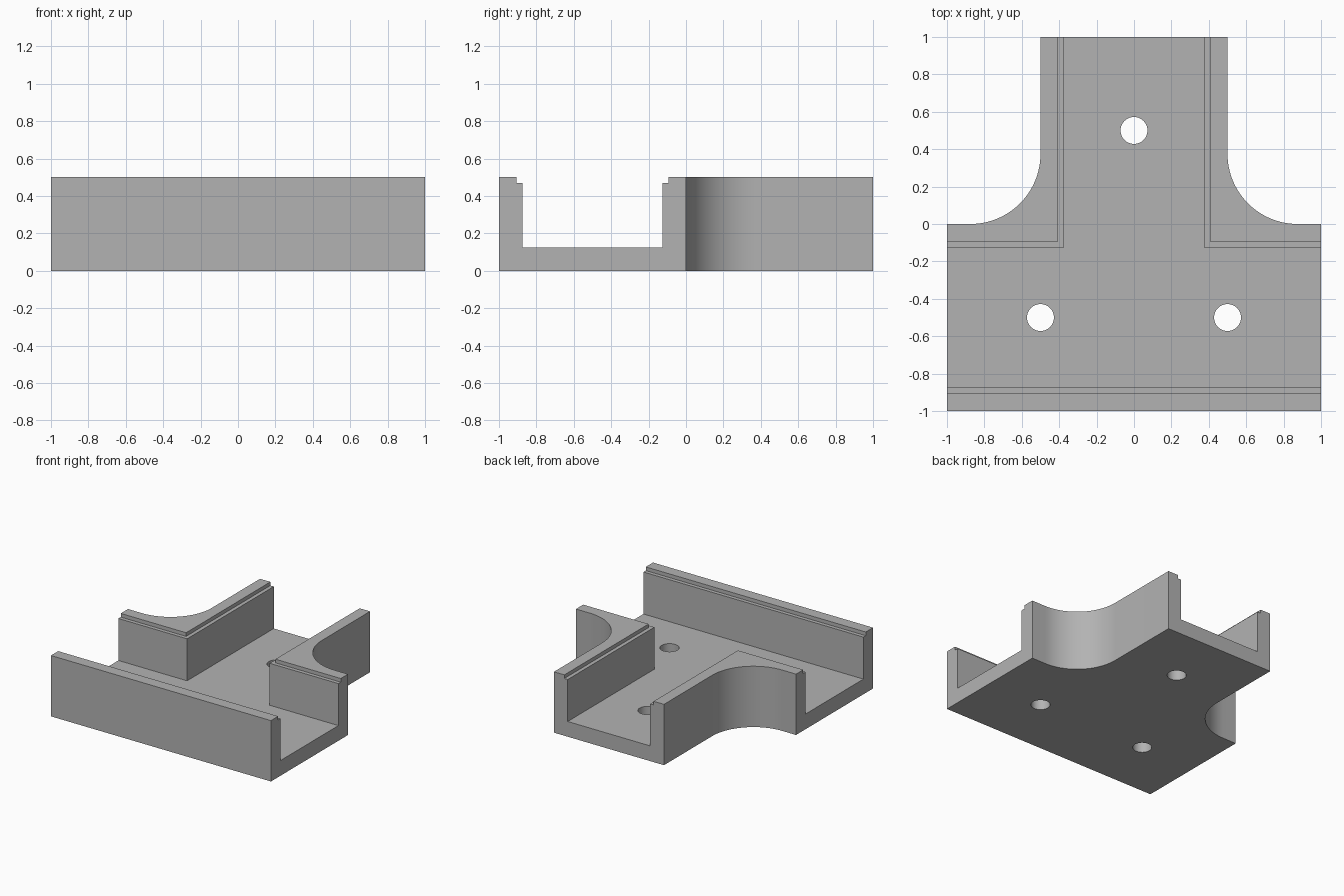
import bpy, bmesh
from math import cos, sin, pi, radians

if "Cube" in bpy.data.objects:
    bpy.data.objects.remove(bpy.data.objects["Cube"])

HEIGHT, FLOOR, LEDGE = 0.5, 0.125, 0.47
WALL, LIP = 0.125, 0.094          # wall thickness below and above the ledge
FILLET, HOLE = 0.375, 0.072

grey = bpy.data.materials.new("light_grey")
grey.use_nodes = True
colour = (0.45, 0.45, 0.45, 1)
grey.diffuse_color = colour
grey.node_tree.nodes["Principled BSDF"].inputs["Base Color"].default_value = colour


def prism(name, outline, bottom, top):
    """Extrude a counter-clockwise outline between two heights."""
    bm = bmesh.new()
    face = bm.faces.new([bm.verts.new((x, y, bottom)) for x, y in outline])
    result = bmesh.ops.extrude_face_region(bm, geom=[face])
    for v in result["geom"]:
        if isinstance(v, bmesh.types.BMVert):
            v.co.z = top
    bmesh.ops.recalc_face_normals(bm, faces=bm.faces)
    mesh = bpy.data.meshes.new(name)
    bm.to_mesh(mesh)
    bm.free()
    mesh.materials.append(grey)
    obj = bpy.data.objects.new(name, mesh)
    bpy.context.collection.objects.link(obj)
    return obj


def arc(cx, cy, radius, start, end, steps):
    angles = [start + (end - start) * i / steps for i in range(steps + 1)]
    return [(cx + radius * cos(a), cy + radius * sin(a)) for a in angles]


def mirrored(half):
    """Complete a right-hand outline with its reflection."""
    return half + [(-x, y) for x, y in reversed(half)]


def channel(name, wall, bottom):
    """T-shaped cutter running out of the three open ends."""
    half = [(1.2, -1 + wall), (1.2, -wall), (0.5 - wall, -wall), (0.5 - wall, 1.2)]
    return prism(name, mirrored(half), bottom, HEIGHT + 0.2)


# T-shaped body with rounded inner corners
fillet = arc(0.5 + FILLET, FILLET, FILLET, 1.5 * pi, pi, 24)
body = prism("channel_junction", mirrored([(1, -1), (1, 0)] + fillet + [(0.5, 1)]), 0, HEIGHT)

# Channel, stepped ledge and screw holes
cutters = [channel("channel_cutter", WALL, FLOOR), channel("ledge_cutter", LIP, LEDGE)]
for x, y in [(-0.5, -0.5), (0.5, -0.5), (0, 0.5)]:
    circle = arc(x, y, HOLE, 0, 2 * pi, 48)[:-1]
    cutters.append(prism("hole_cutter", circle, -0.1, 0.3))

bpy.context.view_layer.objects.active = body
body.select_set(True)
for cutter in cutters:
    cutter.hide_render = True
    mod = body.modifiers.new("cut", "BOOLEAN")
    mod.operation, mod.solver, mod.object = "DIFFERENCE", "EXACT", cutter
    bpy.ops.object.modifier_apply(modifier=mod.name)
    bpy.data.objects.remove(cutter)

# Smooth curved walls, crisp edges
bpy.ops.object.shade_smooth_by_angle(angle=radians(30))
